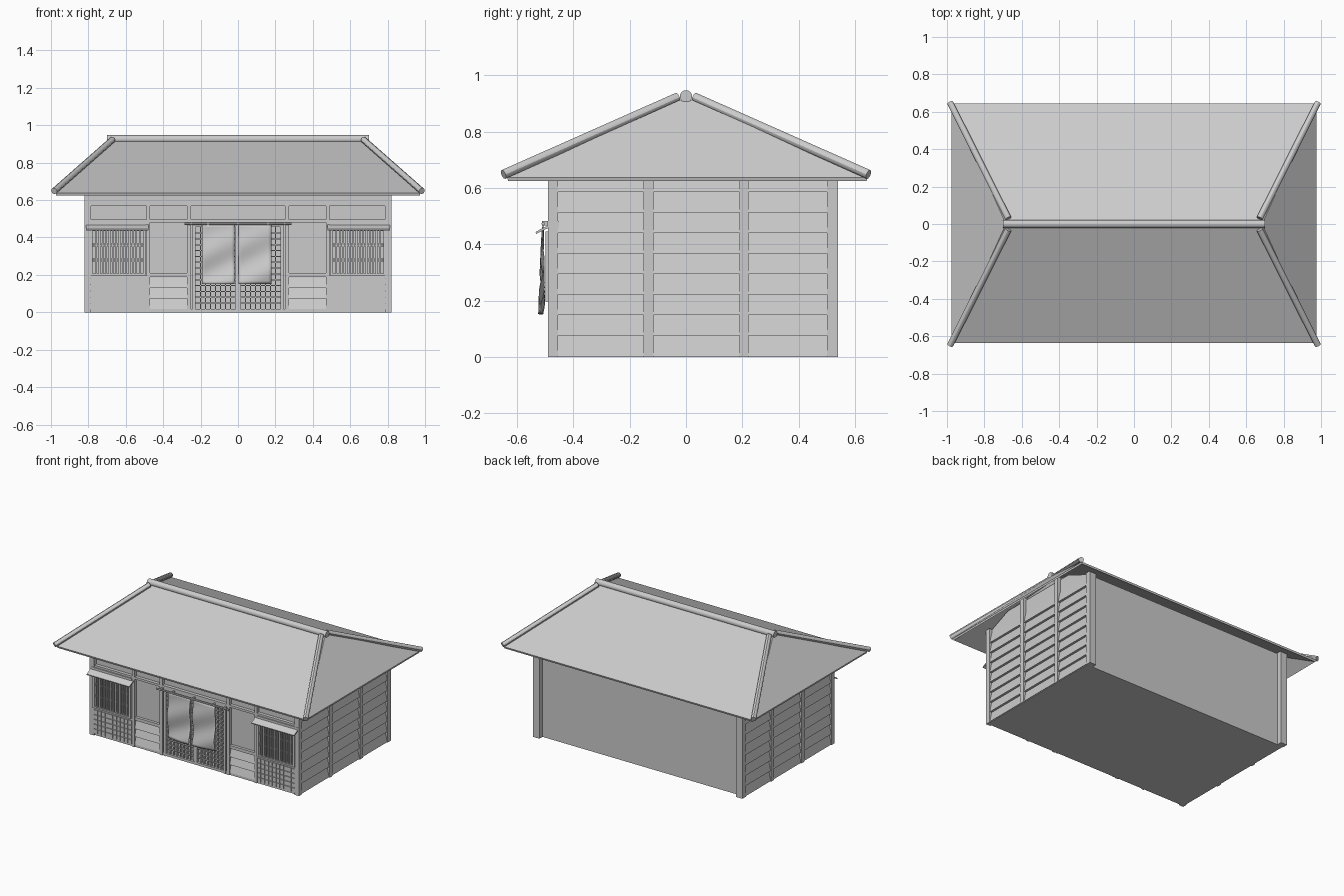
import bpy, bmesh, math
from mathutils import Vector

if "Cube" in bpy.data.objects:
    bpy.data.objects.remove(bpy.data.objects["Cube"])


def finish(name, bm):
    bmesh.ops.recalc_face_normals(bm, faces=bm.faces)
    me = bpy.data.meshes.new(name)
    bm.to_mesh(me)
    bm.free()
    ob = bpy.data.objects.new(name, me)
    bpy.context.collection.objects.link(ob)
    return ob


def mirror(ob):
    ob.modifiers.new("mirror", 'MIRROR')  # across x = 0
    return ob


def boxes(name, items):
    """One object from boxes given as (x0, x1, y0, y1, z0, z1)."""
    bm = bmesh.new()
    for x0, x1, y0, y1, z0, z1 in items:
        vs = bmesh.ops.create_cube(bm, size=1)["verts"]
        for v in vs:
            v.co = Vector((x1 if v.co.x > 0 else x0,
                           y1 if v.co.y > 0 else y0,
                           z1 if v.co.z > 0 else z0))
    return finish(name, bm)


def wedges(name, items, axis):
    """Sloped boards: section points (out, z) swept from a to b along axis."""
    bm = bmesh.new()
    for a, b, pts in items:
        ring = [[bm.verts.new((t, o, z) if axis == 'x' else (o, t, z)) for o, z in pts]
                for t in (a, b)]
        n = len(pts)
        bm.faces.new(ring[0])
        bm.faces.new(ring[1])
        for i in range(n):
            j = (i + 1) % n
            bm.faces.new((ring[0][i], ring[0][j], ring[1][j], ring[1][i]))
    return finish(name, bm)


def pole(name, p, q, r, sides=12):
    p, q = Vector(p), Vector(q)
    bpy.ops.mesh.primitive_cylinder_add(vertices=sides, radius=r, depth=(q - p).length,
                                        location=(p + q) / 2)
    ob = bpy.context.object
    ob.name = name
    ob.rotation_euler = (q - p).to_track_quat('Z', 'Y').to_euler()
    bpy.ops.object.shade_smooth_by_angle()
    return ob


# Wall body, closed to the underside of the roof
bm = bmesh.new()
pts = [(0.80, -0.462, 0), (0.80, 0.505, 0), (0.80, -0.462, 0.685), (0.80, 0.505, 0.67),
       (0.80, -0.30, 0.755), (0.80, 0.30, 0.755), (0.69, 0, 0.88)]
for x, y, z in pts:
    bm.verts.new((x, y, z))
    bm.verts.new((-x, y, z))
bmesh.ops.convex_hull(bm, input=bm.verts)
bmesh.ops.dissolve_limit(bm, angle_limit=0.01, verts=bm.verts, edges=bm.edges)
finish("wall_body", bm)

# Hipped roof shell
bm = bmesh.new()
a, b, c, d = [bm.verts.new(p) for p in
              ((-0.975, -0.635, 0.637), (0.975, -0.635, 0.637), (0.975, 0.645, 0.637), (-0.975, 0.645, 0.637))]
l, r = bm.verts.new((-0.685, 0, 0.922)), bm.verts.new((0.685, 0, 0.922))
for f in ((a, b, r, l), (b, c, r), (c, d, l, r), (d, a, l)):
    bm.faces.new(f)
roof = finish("roof", bm)
s = roof.modifiers.new("thickness", 'SOLIDIFY')
s.thickness = 0.014
s.offset = -1

# Ridge and hip poles
pole("ridge_pole", (-0.70, 0, 0.925), (0.70, 0, 0.925), 0.022, 16)
for sx in (-1, 1):
    for sy in (-1, 1):
        pole("hip_pole", (sx * 0.672, sy * 0.03, 0.922), (sx * 0.983, sy * 0.648, 0.648), 0.017)

# Corner and side posts
mirror(boxes("corner_posts", [(0.785, 0.82, -0.49, -0.455, 0, 0.69),
                              (0.77, 0.82, 0.50, 0.54, 0, 0.675)]))
mirror(boxes("side_posts", [(0.79, 0.822, -0.15, -0.116, 0, 0.77),
                            (0.79, 0.822, 0.19, 0.222, 0, 0.77),
                            (0.79, 0.814, -0.47, 0.505, 0, 0.01)]))

# Side clapboards
boards = []
for y0, y1 in ((-0.456, -0.15), (-0.116, 0.19), (0.222, 0.506)):
    for i in range(9):
        z = 0.004 + i * 0.0727
        boards.append((y0, y1, [(0.79, z), (0.819, z), (0.803, z + 0.073), (0.79, z + 0.073)]))
mirror(wedges("side_clapboards", boards, 'y'))

# Front posts and beams
mirror(boxes("front_posts", [(0.47, 0.489, -0.487, -0.45, 0, 0.68),
                             (0.252, 0.274, -0.487, -0.45, 0, 0.68)]))
boxes("front_beams", [(-0.80, 0.80, -0.483, -0.45, 0.568, 0.63),
                      (-0.80, 0.80, -0.485, -0.45, 0.48, 0.496),
                      (-0.80, 0.80, -0.480, -0.45, 0, 0.018)])
mirror(boxes("front_rails", [(0.274, 0.47, -0.482, -0.45, 0.188, 0.21),
                             (0.489, 0.815, -0.492, -0.45, 0.459, 0.482),
                             (0.489, 0.79, -0.488, -0.45, 0.184, 0.197)]))

# Low clapboards beside the door
low = []
for i in range(3):
    z = 0.018 + i * 0.056
    low.append((0.274, 0.47, [(-0.45, z), (-0.484, z), (-0.468, z + 0.057), (-0.45, z + 0.057)]))
mirror(wedges("front_clapboards", low, 'x'))

# Tiled dado under the windows
tiles = [(0.489, 0.80, -0.480, -0.45, 0.005, 0.185)]
for i in range(10):
    for k in range(5):
        x, z = 0.493 + i * 0.0297, 0.014 + k * 0.034
        tiles.append((x, x + 0.026, -0.487, -0.475, z, z + 0.030))
mirror(boxes("dado_tiles", tiles))

# Lattice windows
win = [(0.495, 0.79, -0.498, -0.45, 0.197, 0.208), (0.495, 0.79, -0.498, -0.45, 0.434, 0.446),
       (0.495, 0.508, -0.498, -0.45, 0.197, 0.446), (0.777, 0.79, -0.498, -0.45, 0.197, 0.446)]
for i in range(14):
    x = 0.526 + i * 0.0179
    win.append((x - 0.0045, x + 0.0045, -0.494, -0.484, 0.208, 0.434))
for z in (0.275, 0.285, 0.356, 0.366):
    win.append((0.508, 0.777, -0.486, -0.478, z - 0.003, z + 0.003))
mirror(boxes("window_lattice", win))

# Window awnings
mirror(wedges("window_awning", [(0.478, 0.812, [(-0.48, 0.462), (-0.532, 0.437),
                                                 (-0.534, 0.444), (-0.48, 0.472)])], 'x'))

# Sliding doors with lattice
door = [(-0.243, -0.226, -0.485, -0.45, 0, 0.48), (0.226, 0.243, -0.485, -0.45, 0, 0.48),
        (-0.243, 0.243, -0.485, -0.45, 0.455, 0.48), (-0.014, 0.014, -0.479, -0.45, 0.018, 0.455)]
for sx in (-1, 1):
    x0 = min(sx * 0.014, sx * 0.226)
    for i in range(1, 8):
        x = x0 + i * 0.0265
        door.append((x - 0.003, x + 0.003, -0.475, -0.46, 0.018, 0.455))
for k in range(1, 14):
    z = 0.018 + k * 0.0312
    door.append((-0.226, 0.226, -0.474, -0.46, z - 0.003, z + 0.003))
boxes("sliding_doors", door)

# Split entrance curtain on a rod
pole("curtain_rod", (-0.285, -0.507, 0.473), (0.285, -0.507, 0.473), 0.006, 8)
boxes("rod_brackets", [(x - 0.005, x + 0.005, -0.512, -0.48, 0.466, 0.482)
                       for x in (-0.25, -0.16, 0, 0.16, 0.25)])
bm = bmesh.new()
for x0, phase in ((-0.193, 0), (0.003, 1.6)):
    nx, nz = 10, 20
    grid = []
    for i in range(nx + 1):
        u = i / nx
        col = []
        for k in range(nz + 1):
            t = k / nz
            y = -0.509 + 0.011 * t ** 0.5 * math.sin(9 * t + phase + 2.6 * u) - 0.005 * t
            col.append(bm.verts.new((x0 + 0.175 * u, y, 0.470 - 0.318 * t)))
        grid.append(col)
    for i in range(nx):
        for k in range(nz):
            bm.faces.new((grid[i][k], grid[i + 1][k], grid[i + 1][k + 1], grid[i][k + 1])).smooth = True
curtain = finish("entrance_curtain", bm)
curtain.modifiers.new("thickness", 'SOLIDIFY').thickness = 0.002
